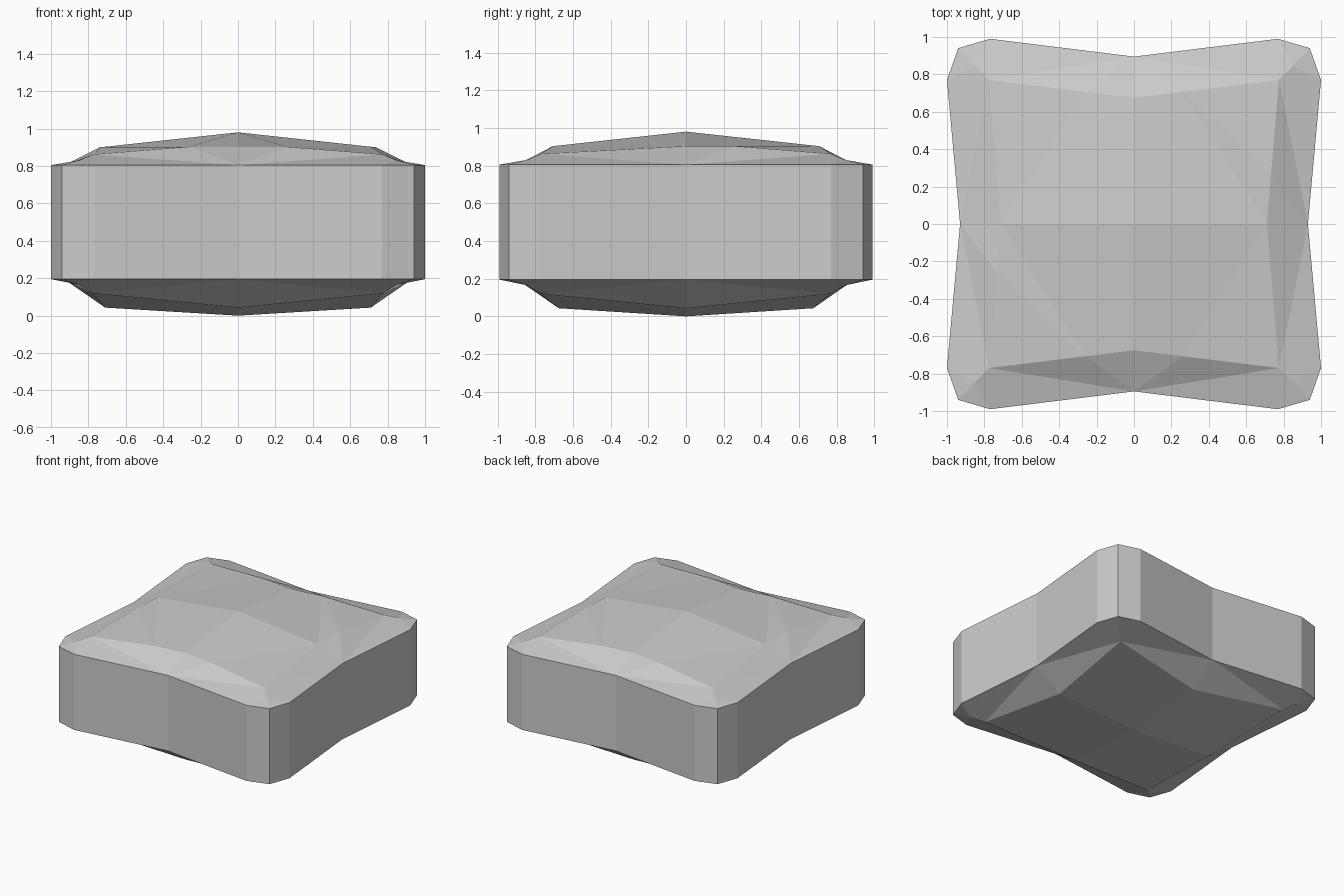
import bpy, bmesh
from mathutils import Vector

old = bpy.data.objects.get("Cube")
if old:
    bpy.data.objects.remove(old, do_unlink=True)

grey = bpy.data.materials.new("warm_free_grey")
grey.name = "mid_grey"
grey.use_nodes = True
colour = (0.6, 0.6, 0.6, 1)
grey.diffuse_color = colour
grey.node_tree.nodes["Principled BSDF"].inputs["Base Color"].default_value = colour

bm = bmesh.new()


def add_face(points, sx, sy):
    """Add one face, mirrored into the given quadrant."""
    bm.faces.new([bm.verts.new((x * sx, y * sy, z)) for x, y, z in points])


# Outline of one quarter, from the middle of the side to the middle of the end
outline = [(0.93, 0), (1, 0.77), (0.94, 0.94), (0.77, 0.99), (0, 0.895)]


def build_wall(sx, sy, low, high):
    for a, b in zip(outline, outline[1:]):
        add_face([(*a, low), (*b, low), (*b, high), (*a, high)], sx, sy)


def build_cap(sx, sy, rim, knuckle, corner, middle, peak, creased):
    """Sloping border and domed panel of one quarter, above or below."""
    side, side_end, tip, end_end, end = [(*p, rim) for p in outline]
    bend = (0.85, 0.845, knuckle)
    inner = (0.775, 0.77, corner)
    mid_x, mid_y = (0.71, 0, middle), (0, 0.675, middle)
    centre = (0, 0, peak)
    # rounded corner
    add_face([side_end, tip, bend], sx, sy)
    add_face([tip, end_end, bend], sx, sy)
    # sloping borders
    add_face([side, side_end, bend, inner], sx, sy)
    add_face([end, inner, bend, end_end], sx, sy)
    if not creased:
        add_face([side, inner, mid_x], sx, sy)
        add_face([end, mid_y, inner], sx, sy)
        add_face([centre, mid_x, inner, mid_y], sx, sy)
        return
    # small creases beside the middles
    crease_y = (0.26, 0.707, middle)
    add_face([end, mid_y, crease_y], sx, sy)
    add_face([end, crease_y, inner], sx, sy)
    if sx * sy > 0:
        crease_x = (0.732, 0.26, middle)
        add_face([side, crease_x, mid_x], sx, sy)
        add_face([side, inner, crease_x], sx, sy)
        add_face([crease_x, inner, crease_y], sx, sy)
        add_face([mid_x, crease_x, crease_y], sx, sy)
    else:
        add_face([side, inner, mid_x], sx, sy)
        add_face([mid_x, inner, crease_y], sx, sy)
    add_face([centre, mid_x, crease_y, mid_y], sx, sy)


# Four mirrored quarters
for sx in (-1, 1):
    for sy in (-1, 1):
        build_wall(sx, sy, 0.195, 0.805)
        build_cap(sx, sy, 0.805, 0.83, 0.862, 0.903, 0.98, True)
        build_cap(sx, sy, 0.195, 0.165, 0.12, 0.043, 0.0, False)

bmesh.ops.remove_doubles(bm, verts=bm.verts, dist=0.001)
bmesh.ops.recalc_face_normals(bm, faces=bm.faces)

mesh = bpy.data.meshes.new("cushion")
bm.to_mesh(mesh)
bm.free()
mesh.materials.append(grey)
cushion = bpy.data.objects.new("cushion", mesh)
bpy.context.collection.objects.link(cushion)
